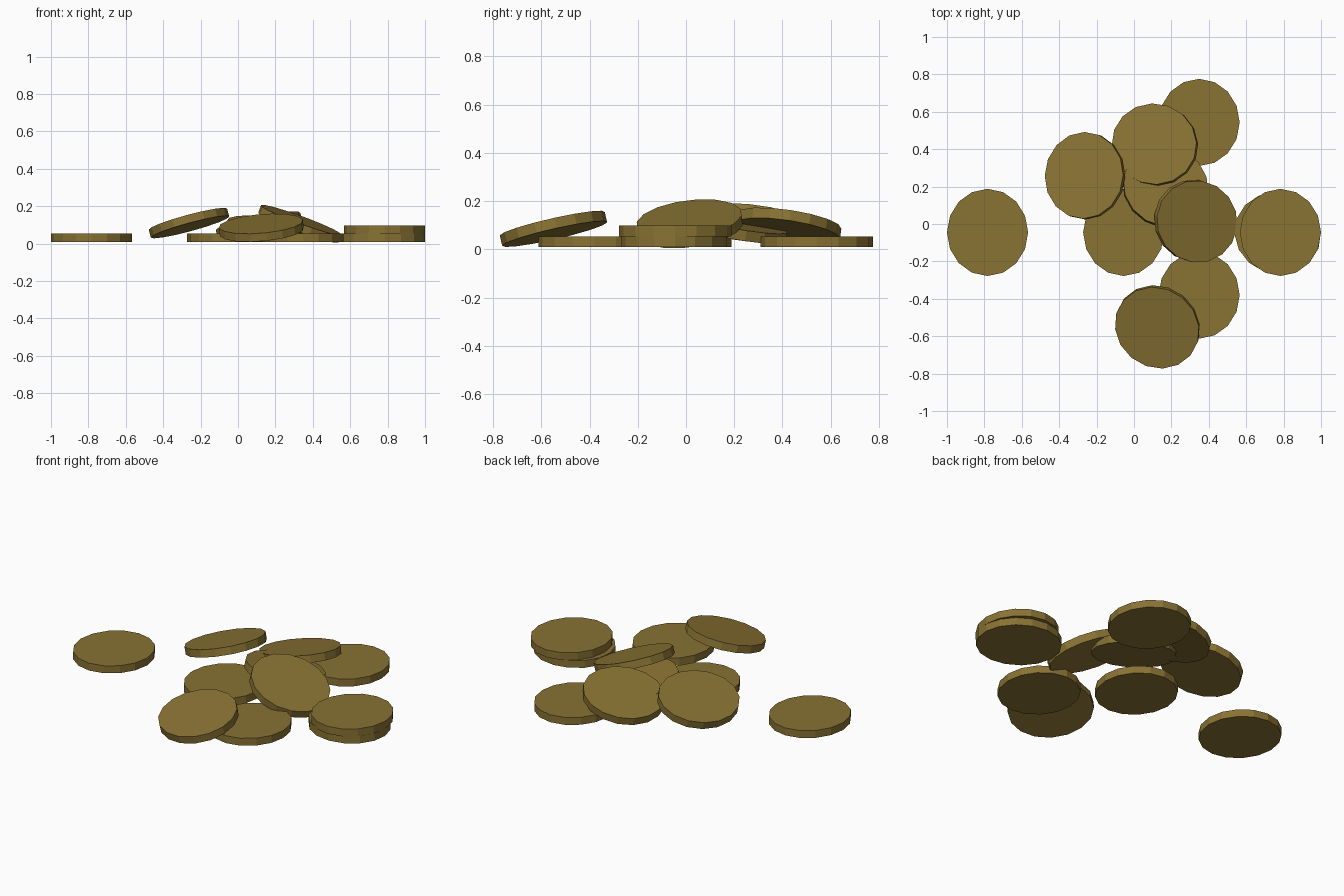
import bpy, bmesh, math
from mathutils import Vector, Matrix

if "Cube" in bpy.data.objects:
    bpy.data.objects.remove(bpy.data.objects["Cube"])

gold = bpy.data.materials.new("old_gold")
gold.diffuse_color = (0.25, 0.17, 0.033, 1)
gold.use_nodes = True
gold.node_tree.nodes["Principled BSDF"].inputs["Base Color"].default_value = gold.diffuse_color

RX, RY, THICK, SIDES = 0.217, 0.233, 0.044, 16


def coin(name, x, y, z, slope_x=0, slope_y=0, spin=0):
    """Slightly oval 16-sided coin; slopes give its rise along x and y."""
    bm = bmesh.new()
    bmesh.ops.create_cone(bm, cap_ends=True, segments=SIDES,
                          radius1=1, radius2=1, depth=THICK)
    normal = Vector((-slope_x, -slope_y, 1)).normalized()
    tilt = Vector((0, 0, 1)).rotation_difference(normal).to_matrix().to_4x4()
    m = (Matrix.Translation((x, y, z)) @ tilt
         @ Matrix.Rotation(math.radians(spin), 4, 'Z')
         @ Matrix.Diagonal((RX, RY, 1, 1)))
    bm.transform(m)
    me = bpy.data.meshes.new(name)
    bm.to_mesh(me)
    bm.free()
    me.materials.append(gold)
    bpy.context.collection.objects.link(bpy.data.objects.new(name, me))


# coins lying flat
FLAT = 0.032
coin("coin_far_left", -0.783, -0.045, FLAT)
coin("coin_middle", -0.055, -0.045, FLAT)
coin("coin_front_flat", 0.348, -0.38, FLAT)
coin("coin_back_flat", 0.348, 0.543, FLAT)

# stack of two on the right
coin("coin_stack_lower", 0.768, -0.05, FLAT, spin=70)
coin("coin_stack_upper", 0.783, -0.045, FLAT + THICK)

# coins leaning on the others
coin("coin_lean_left", -0.262, 0.258, 0.11, 0.27, -0.10)
coin("coin_lean_back", 0.112, 0.425, 0.097, 0.20, -0.14, 70)
coin("coin_lean_front", 0.125, -0.55, 0.085, 0.10, 0.235, 50)
coin("coin_lean_under", 0.168, 0.20, 0.086, -0.10, -0.18, 60)
coin("coin_lean_top", 0.33, 0.015, 0.106, -0.36, 0.10, 60)
